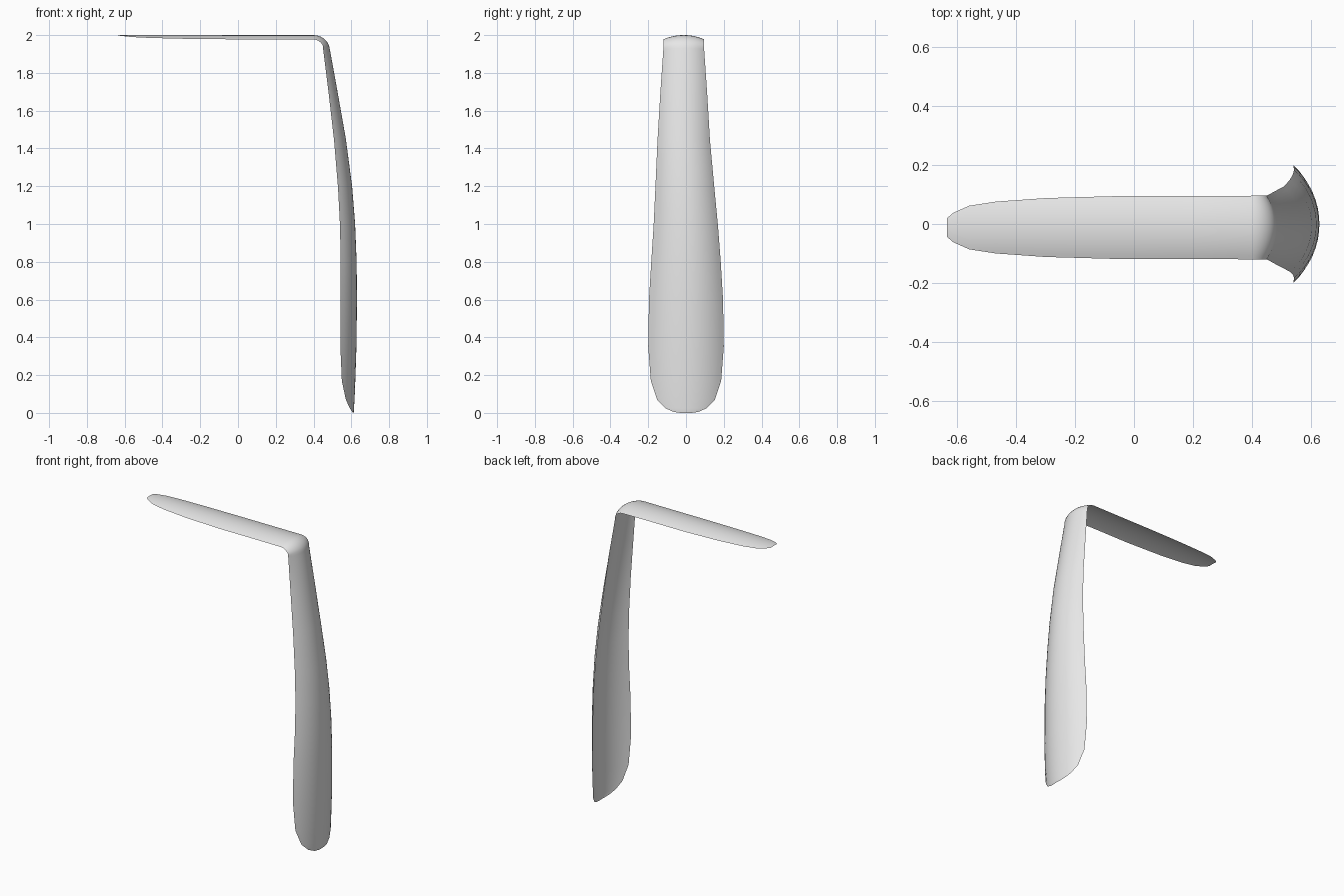
import bpy
import bmesh
from math import sin, cos, asin, pi
from mathutils import Vector

default_cube = bpy.data.objects.get("Cube")
if default_cube:
    bpy.data.objects.remove(default_cube, do_unlink=True)

SEGMENTS = 16      # strips across the width
BEND_STEPS = 7     # rings through the bend
HANDLE_RADIUS = 0.27
NECK_RADIUS = 0.185
TOE_RADIUS = 0.278


def sideways_offset(z):
    """The handle and neck sit slightly to one side of the blade."""
    return -0.012 * min(1, max(0, (z - 0.95) / 0.5))


def make_material(name, value):
    material = bpy.data.materials.new(name)
    material.use_nodes = True
    colour = (value, value, value, 1)
    material.diffuse_color = colour
    shader = material.node_tree.nodes["Principled BSDF"]
    shader.inputs["Base Color"].default_value = colour
    return material


# Stations along the spine: (x, z, half width, radius of the cross arc)
stations = []

# Flat handle with a rounded tip
handle_outline = [(-0.635, 0.032), (-0.614, 0.05), (-0.56, 0.074), (-0.47, 0.088),
                  (-0.3, 0.1), (-0.05, 0.107), (0.2, 0.107)]
for x, half_width in handle_outline:
    stations.append((x, 2, half_width, HANDLE_RADIUS))

# Tight bend between handle and blade
for step in range(BEND_STEPS + 1):
    fraction = step / BEND_STEPS
    angle = fraction * pi / 2 * 0.92
    radius = HANDLE_RADIUS + (NECK_RADIUS - HANDLE_RADIUS) * fraction
    stations.append((0.4 + 0.086 * sin(angle), 1.92 + 0.08 * cos(angle), 0.108, radius))

# Long flaring blade
blade_rows = [(0.527, 1.7, 0.124, NECK_RADIUS), (0.571, 1.45, 0.139, NECK_RADIUS),
              (0.604, 1.2, 0.156, 0.2), (0.62, 1, 0.17, 0.22),
              (0.628, 0.8, 0.184, 0.243), (0.63, 0.6, 0.196, 0.262)]
stations.extend(blade_rows)

# Rounded toe
toe_outline = [(0.627, 0.35, 0.2), (0.621, 0.17, 0.186), (0.617, 0.07, 0.153),
               (0.614, 0.025, 0.11), (0.613, 0.005, 0.065), (0.612, 0, 0.03)]
for x, z, half_width in toe_outline:
    stations.append((x, z, half_width, TOE_RADIUS))

# Sweep the arched cross-section along the spine
bm = bmesh.new()
rings = []
last = len(stations) - 1
for index, (x, z, half_width, radius) in enumerate(stations):
    before = stations[max(index - 1, 0)]
    after = stations[min(index + 1, last)]
    tangent = Vector((after[0] - before[0], 0, after[1] - before[1])).normalized()
    inward = Vector((tangent.z, 0, -tangent.x))
    if z < 0.5:
        inward = Vector((-1, 0, 0))
    spine = Vector((x, sideways_offset(z), z))
    spread = asin(half_width / radius)
    ring = []
    for column in range(SEGMENTS + 1):
        angle = spread * (2 * column / SEGMENTS - 1)
        across = Vector((0, radius * sin(angle), 0))
        depth = radius * (1 - cos(angle))
        ring.append(bm.verts.new(spine + across + inward * depth))
    rings.append(ring)

for upper, lower in zip(rings, rings[1:]):
    for column in range(SEGMENTS):
        bm.faces.new((upper[column], lower[column],
                      lower[column + 1], upper[column + 1]))

# Outer side of the sheet faces up and toward +x
bm.normal_update()
if sum(face.normal.z for face in bm.faces) < 0:
    bmesh.ops.reverse_faces(bm, faces=bm.faces[:])

mesh = bpy.data.meshes.new("curved_shoehorn")
bm.to_mesh(mesh)
bm.free()
mesh.materials.append(make_material("light grey", 0.8))
shoehorn = bpy.data.objects.new("curved_shoehorn", mesh)
bpy.context.collection.objects.link(shoehorn)

# Smooth shading
bpy.ops.object.select_all(action="DESELECT")
shoehorn.select_set(True)
bpy.context.view_layer.objects.active = shoehorn
bpy.ops.object.shade_smooth_by_angle()
